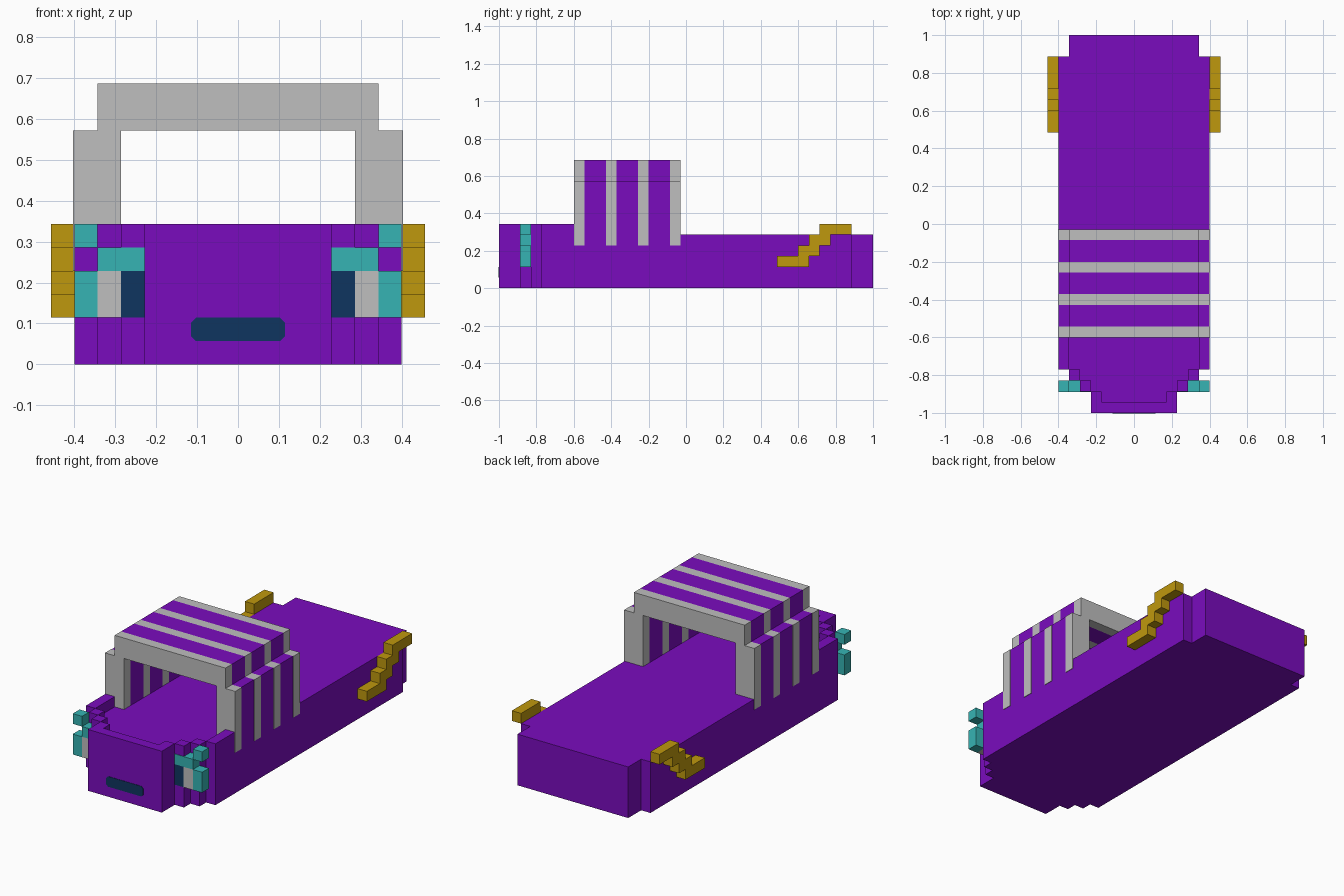
import bpy, bmesh
from mathutils import Vector

if "Cube" in bpy.data.objects:
    bpy.data.objects.remove(bpy.data.objects["Cube"])

U = 2 / 35      # one block of the model's grid
SKIN = 0.05     # paint plates stand proud by this many blocks (under 0.003 units)


def material(name, rgb):
    def lin(c):
        c /= 255
        return c / 12.92 if c < 0.04045 else ((c + 0.055) / 1.055) ** 2.4
    col = tuple(lin(c) for c in rgb) + (1.0,)
    m = bpy.data.materials.new(name)
    m.diffuse_color = col
    m.use_nodes = True
    m.node_tree.nodes["Principled BSDF"].inputs["Base Color"].default_value = col
    return m


PURPLE = material("purple", (122, 12, 190))
GREY = material("light grey", (191, 191, 191))
TEAL = material("teal", (54, 180, 180))
NAVY = material("navy", (15, 53, 96))
GOLD = material("gold", (191, 152, 13))


def finish(name, bm, mat):
    bmesh.ops.recalc_face_normals(bm, faces=bm.faces)
    # grid blocks to world: y counts from the nose
    for v in bm.verts:
        v.co = Vector((v.co.x * U, v.co.y * U - 1, v.co.z * U))
    me = bpy.data.meshes.new(name)
    bm.to_mesh(me)
    bm.free()
    me.materials.append(mat)
    ob = bpy.data.objects.new(name, me)
    bpy.context.collection.objects.link(ob)
    return ob


def blocks(name, mat, boxes, side=1):
    """Boxes given as x0, x1, y0, y1, z0, z1; side -1 mirrors in x."""
    bm = bmesh.new()
    for x0, x1, y0, y1, z0, z1 in boxes:
        for v in bmesh.ops.create_cube(bm, size=1)["verts"]:
            v.co = Vector((side * (x0 + (v.co.x + 0.5) * (x1 - x0)),
                           y0 + (v.co.y + 0.5) * (y1 - y0),
                           z0 + (v.co.z + 0.5) * (z1 - z0)))
    return finish(name, bm, mat)


def prism(name, mat, points, move):
    """Closed profile extruded along a vector."""
    bm = bmesh.new()
    face = bm.faces.new([bm.verts.new(p) for p in points])
    ext = bmesh.ops.extrude_face_region(bm, geom=[face])["geom"]
    bmesh.ops.translate(bm, vec=Vector(move),
                        verts=[g for g in ext if isinstance(g, bmesh.types.BMVert)])
    return finish(name, bm, mat)


def mirrored(half):
    return half + [(-a, b) for a, b in reversed(half)]


# Hull: stepped nose, straight sides, narrower stern
plan = mirrored([(4, 0), (4, 2), (5, 2), (5, 3), (6, 3), (6, 4), (7, 4),
                 (7, 33), (6, 33), (6, 35)])
prism("hull", PURPLE, [(x, y, 0) for x, y in plan], (0, 0, 5))

# Raised rim around the nose
blocks("nose_rim", PURPLE, [(-4, 4, 0, 1, 5, 6)])
for side, tag in ((1, "left"), (-1, "right")):
    blocks(f"{tag}_rim", PURPLE,
           [(3, 4, 1, 2, 5, 6), (4, 5, 2, 3, 5, 6),
            (5, 6, 3, 4, 5, 6), (6, 7, 4, 7, 5, 6)], side)

# Canopy: grey ribs reaching down the hull sides, purple panels between them
def arch(name, mat, y0, depth, foot, skin):
    w = 7 + skin
    section = mirrored([(5, foot), (w, foot), (w, 10), (6, 10), (6, 12)])
    section += [(-5, 10), (5, 10)]
    prism(name, mat, [(x, y0, z) for x, z in section], (0, depth, 0))


for i in range(4):
    arch(f"canopy_rib_{i + 1}", GREY, 7 + 3 * i, 1, 4, SKIN)
for i in range(3):
    arch(f"canopy_panel_{i + 1}", PURPLE, 8 + 3 * i, 2, 5, 0)

# Mouth plate with clipped corners
mouth = mirrored([(1.8, 1), (2, 1.2), (2, 1.8), (1.8, 2)])
prism("mouth", NAVY, [(x, 0.01, z) for x, z in mouth], (0, -SKIN, 0))

for side, tag in ((1, "left"), (-1, "right")):
    # Eyes tucked into the nose steps
    f = 2 - SKIN
    blocks(f"{tag}_pupil", NAVY, [(4, 5, f, 2.02, 2, 4)], side)
    blocks(f"{tag}_eye_white", GREY, [(5, 6, f, 3, 2, 4)], side)
    blocks(f"{tag}_eyelid", TEAL,
           [(4, 6, f, 3, 4, 5), (6, 7, f, 3, 2, 4), (6, 7, f, 3, 5, 6)], side)
    # Stepped fin near the stern
    blocks(f"{tag}_fin", GOLD,
           [(7, 8, 26, 29, 2, 3), (7, 8, 28, 30, 3, 4),
            (7, 8, 29, 31, 4, 5), (7, 8, 30, 33, 5, 6)], side)
